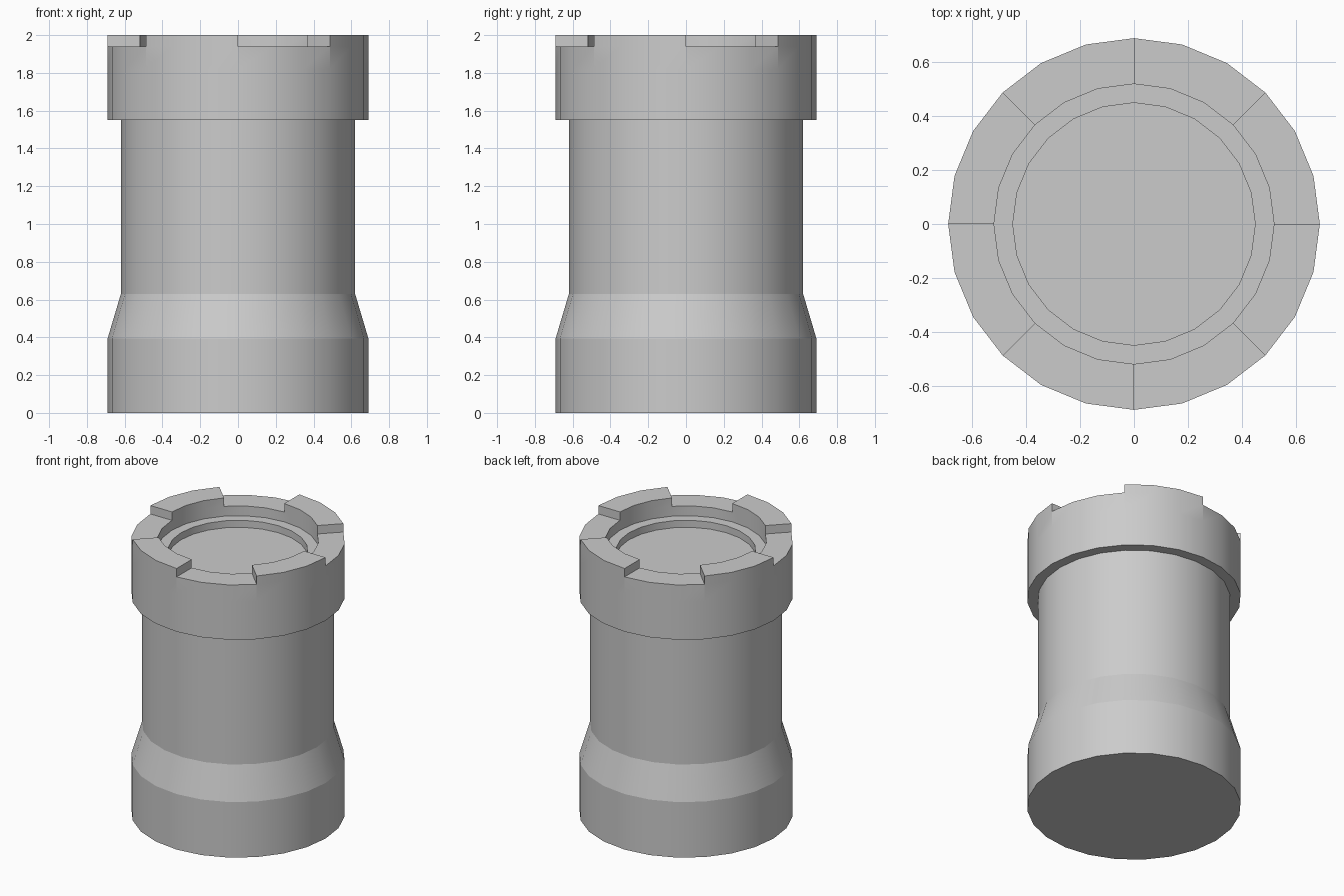
import bpy, bmesh
from math import sin, cos, pi, radians, hypot

if "Cube" in bpy.data.objects:
    bpy.data.objects.remove(bpy.data.objects["Cube"])

SIDES = 24
# (radius, height) from the base, up the outside, over the rim and into the well
PROFILE = [(0.69, 0), (0.69, 0.395), (0.62, 0.63), (0.62, 1.55), (0.69, 1.55),
           (0.69, 1.82), (0.69, 1.94), (0.52, 1.94), (0.52, 1.87), (0.45, 1.87), (0.45, 1.82)]
RIM = 6          # profile segment that forms the flat rim
MERLON = 0.06    # height of the raised blocks

bm = bmesh.new()
rings = [[bm.verts.new((r * cos(2 * pi * i / SIDES), r * sin(2 * pi * i / SIDES), z))
          for i in range(SIDES)] for r, z in PROFILE]

# tower walls; every second 45 degree sector of the rim is kept for a merlon
raised = []
for k, (lo, hi) in enumerate(zip(rings, rings[1:])):
    for i in range(SIDES):
        j = (i + 1) % SIDES
        face = bm.faces.new((lo[i], lo[j], hi[j], hi[i]))
        if k == RIM and (i // 3) % 2 == 1:
            raised.append(face)
bm.faces.new(rings[0][::-1])   # underside
bm.faces.new(rings[-1])        # well floor

# raise the four merlons
out = bmesh.ops.extrude_face_region(bm, geom=raised)
top = [g for g in out["geom"] if isinstance(g, bmesh.types.BMVert)]
bmesh.ops.translate(bm, verts=top, vec=(0, 0, MERLON))
bmesh.ops.delete(bm, geom=[f for f in raised if f.is_valid], context="FACES_ONLY")
bmesh.ops.recalc_face_normals(bm, faces=bm.faces[:])

# smooth round the tower, crisp at profile corners and between crown sectors
sector_corners = {rings[k][i] for k in (5, 6) for i in range(0, SIDES, 3)}
for f in bm.faces:
    f.smooth = True
for e in bm.edges:
    corner = e.calc_face_angle(pi) > radians(15.7)
    seam = all(v in sector_corners for v in e.verts)
    e.smooth = not (corner or seam)

mesh = bpy.data.meshes.new("rook_tower")
bm.to_mesh(mesh)
bm.free()
tower = bpy.data.objects.new("rook_tower", mesh)
bpy.context.collection.objects.link(tower)
